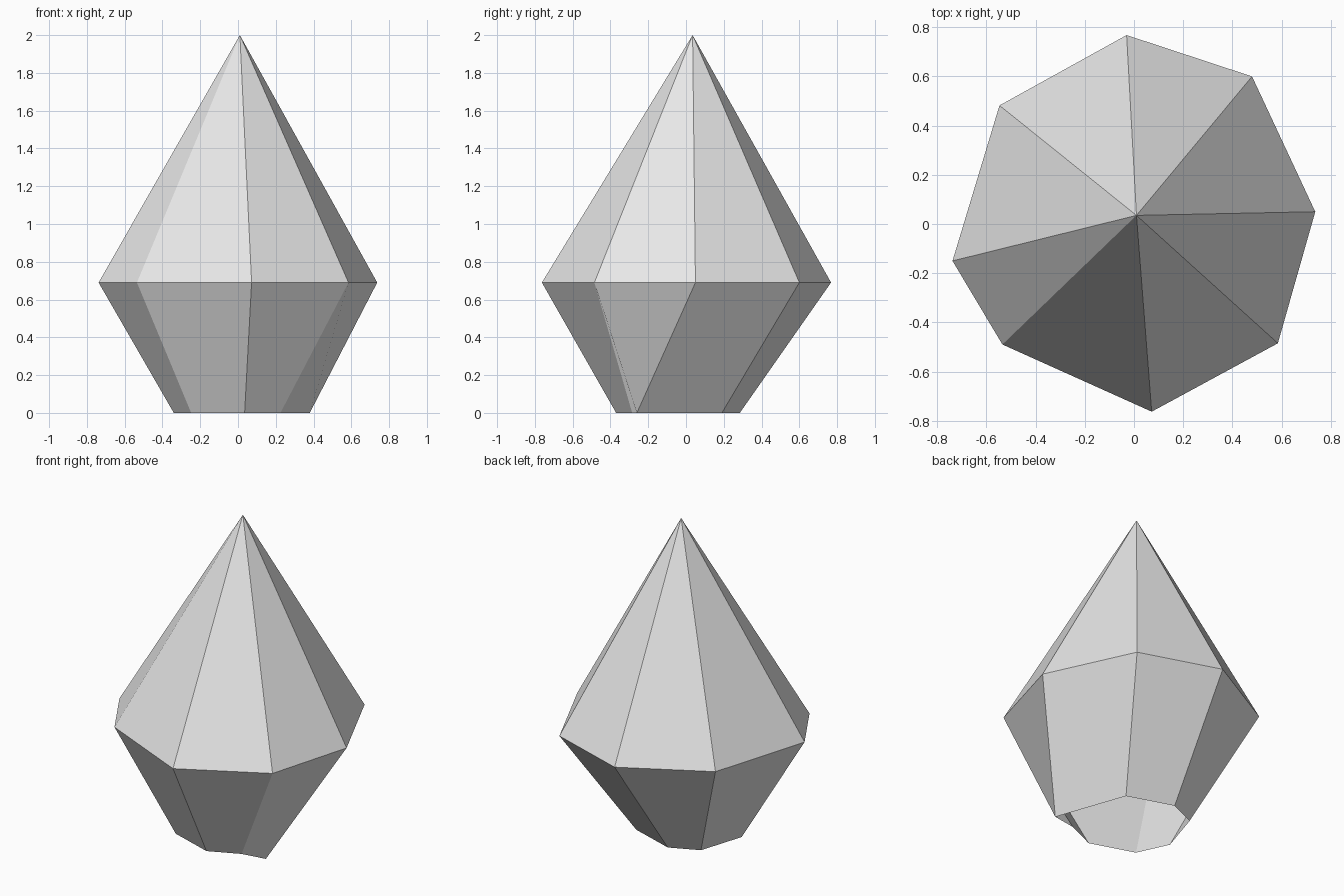
import bpy
import bmesh

cube = bpy.data.objects.get("Cube")
if cube:
    bpy.data.objects.remove(cube, do_unlink=True)

GIRDLE_Z = 0.69
APEX = (0.01, 0.035, 2.0)

# Irregular eight-sided outlines, counter-clockwise seen from above
GIRDLE = [(0.737, 0.05), (0.48, 0.60), (-0.03, 0.768), (-0.547, 0.482),
          (-0.738, -0.15), (-0.535, -0.49), (0.072, -0.763), (0.585, -0.485)]
BASE = [(0.38, -0.26), (0.22, 0.19), (-0.07, 0.285), (-0.25, 0.205),
        (-0.34, -0.08), (-0.248, -0.277), (0.035, -0.37), (0.225, -0.285)]


def flat_material(name, colour):
    mat = bpy.data.materials.new(name)
    mat.use_nodes = True
    mat.diffuse_color = colour
    mat.node_tree.nodes["Principled BSDF"].inputs["Base Color"].default_value = colour
    return mat


def ring(bm, outline, z):
    return [bm.verts.new((x, y, z)) for x, y in outline]


bm = bmesh.new()
apex = bm.verts.new(APEX)
girdle = ring(bm, GIRDLE, GIRDLE_Z)
base = ring(bm, BASE, 0.0)

# Pointed crown above, tapering skirt below, open underneath
for i in range(len(girdle)):
    j = (i + 1) % len(girdle)
    bm.faces.new((girdle[i], girdle[j], apex))
    bm.faces.new((girdle[i], base[i], base[j], girdle[j]))

mesh = bpy.data.meshes.new("faceted_crystal")
bm.to_mesh(mesh)
bm.free()
mesh.materials.append(flat_material("light grey", (0.8, 0.8, 0.8, 1.0)))
crystal = bpy.data.objects.new("faceted_crystal", mesh)
bpy.context.collection.objects.link(crystal)
